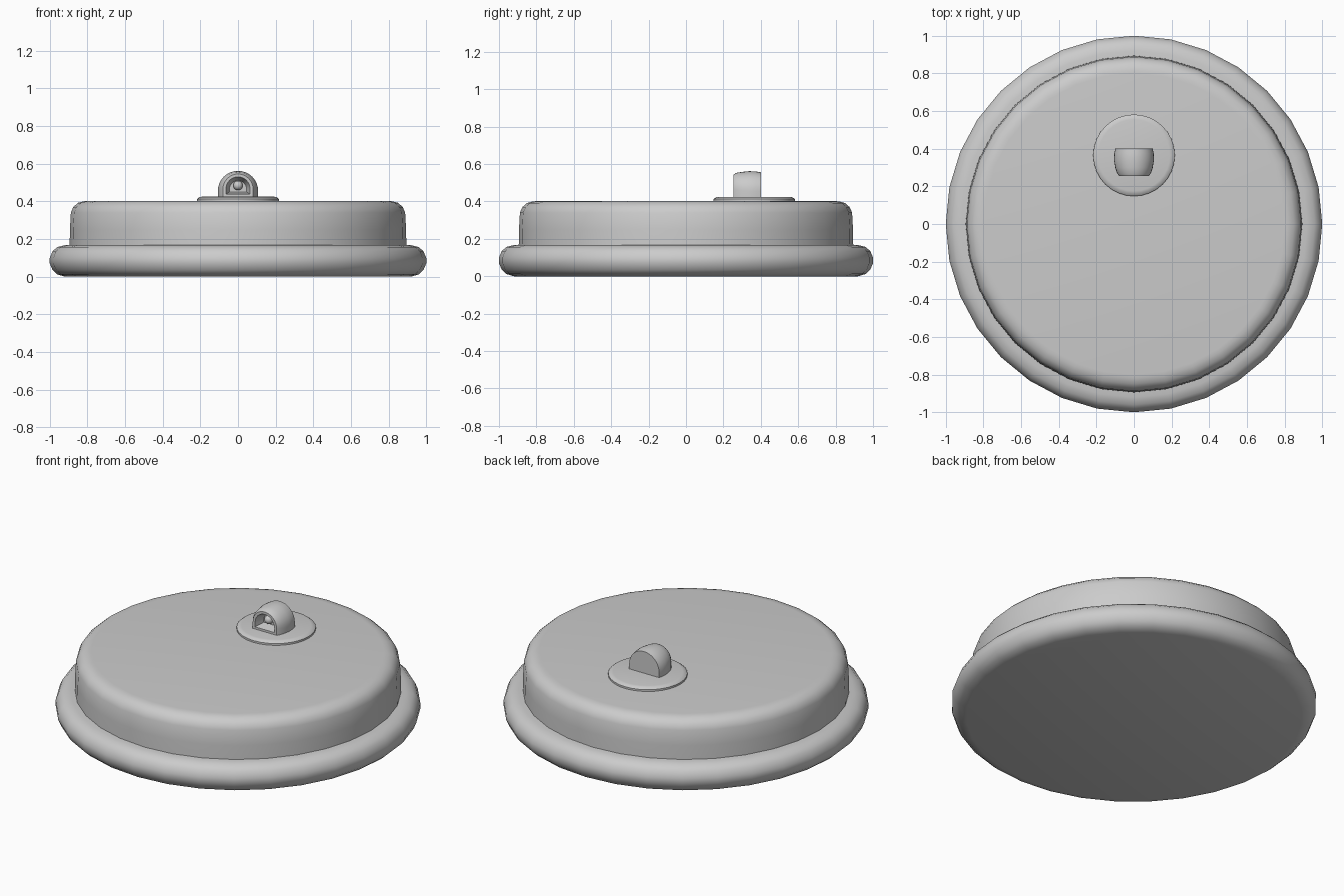
import bpy, bmesh, math
from mathutils import Vector

cube = bpy.data.objects.get("Cube")
if cube:
    bpy.data.objects.remove(cube)

grey = bpy.data.materials.new("light grey")
grey.use_nodes = True
COLOUR = (0.6, 0.6, 0.6, 1)
grey.diffuse_color = COLOUR
grey.node_tree.nodes["Principled BSDF"].inputs["Base Color"].default_value = COLOUR


def finish(name, bm, angle=40):
    bmesh.ops.recalc_face_normals(bm, faces=bm.faces)
    mesh = bpy.data.meshes.new(name)
    bm.to_mesh(mesh)
    bm.free()
    mesh.materials.append(grey)
    obj = bpy.data.objects.new(name, mesh)
    bpy.context.collection.objects.link(obj)
    bpy.ops.object.select_all(action="DESELECT")
    obj.select_set(True)
    bpy.context.view_layer.objects.active = obj
    bpy.ops.object.shade_smooth_by_angle(angle=math.radians(angle))
    return obj


def loft(bm, rings, cap_start=True, cap_end=True):
    loops = [[bm.verts.new(p) for p in ring] for ring in rings]
    n = len(loops[0])
    for a, b in zip(loops, loops[1:]):
        for i in range(n):
            j = (i + 1) % n
            bm.faces.new((a[i], a[j], b[j], b[i]))
    if cap_start:
        bm.faces.new(loops[0])
    if cap_end:
        bm.faces.new(loops[-1])


def turned(name, profile, sides=32, centre_y=0):
    """Solid turned about a vertical axis from (radius, height) points."""
    bm = bmesh.new()
    steps = [math.tau * i / sides for i in range(sides)]
    loft(bm, [[(r * math.cos(a), centre_y + r * math.sin(a), z) for a in steps]
              for r, z in profile])
    return finish(name, bm)


# Wide rounded base and the stepped body above it
turned("base_rim", [(0.92, 0), (0.96, 0.012), (0.985, 0.035), (1, 0.07), (1, 0.1),
                    (0.985, 0.135), (0.96, 0.157), (0.92, 0.167), (0.86, 0.167)])
turned("upper_body", [(0.895, 0.12), (0.893, 0.25), (0.888, 0.34), (0.875, 0.37),
                      (0.85, 0.392), (0.82, 0.4), (0.8, 0.402)])

# Thin round plate under the hood
turned("hood_plate", [(0.205, 0.395), (0.217, 0.402), (0.217, 0.413),
                      (0.205, 0.422), (0.19, 0.425)], 32, 0.365)


def arch(half_width, top, bottom, y, steps=16):
    spring = top - half_width
    ring = [(half_width * math.cos(math.pi * i / steps), y,
             spring + half_width * math.sin(math.pi * i / steps))
            for i in range(steps + 1)]
    return ring + [(-half_width, y, bottom), (half_width, y, bottom)]


# Arched hood, flat at the back, hollowed out at the front
bm = bmesh.new()
loft(bm, [arch(0.1, 0.556, 0.42, 0.4), arch(0.105, 0.56, 0.42, 0.375),
          arch(0.107, 0.562, 0.42, 0.34), arch(0.1, 0.558, 0.42, 0.3),
          arch(0.09, 0.553, 0.42, 0.27), arch(0.08, 0.545, 0.42, 0.255),
          arch(0.064, 0.53, 0.438, 0.255), arch(0.045, 0.51, 0.45, 0.31)])
finish("hood", bm)

# Small ball set in the hollow
bm = bmesh.new()
bmesh.ops.create_uvsphere(bm, u_segments=16, v_segments=10, radius=0.025)
bmesh.ops.translate(bm, verts=bm.verts, vec=Vector((0, 0.295, 0.484)))
finish("hood_ball", bm)
